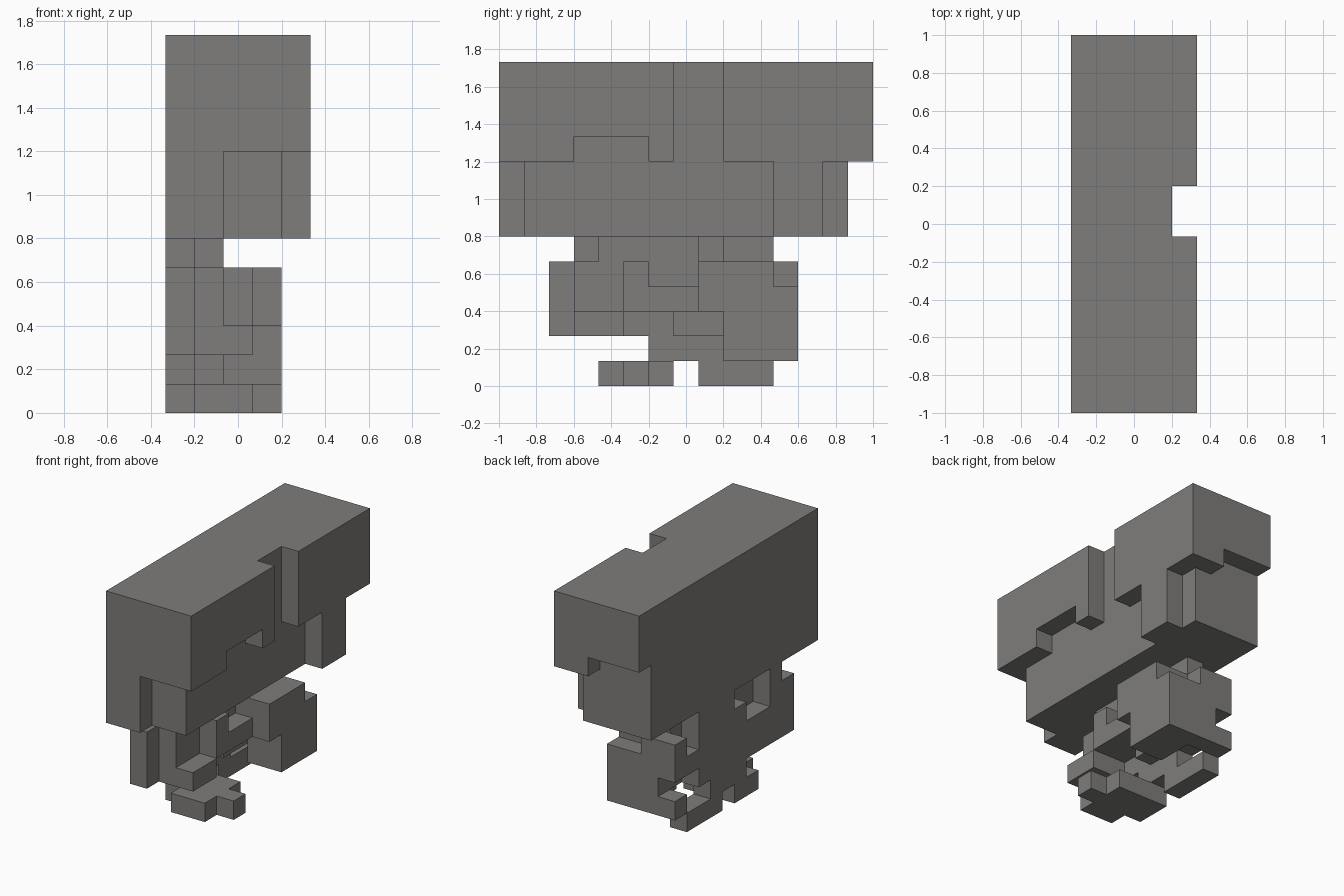
import bpy
import bmesh
from mathutils import Vector

# Remove the default object
default = bpy.data.objects.get("Cube")
if default:
    bpy.data.objects.remove(default, do_unlink=True)

CELL = 2 / 15
ORIGIN = Vector((-2.5, -7.5, 0))
SIDES = [Vector(d) for d in ((1, 0, 0), (-1, 0, 0), (0, 1, 0),
                             (0, -1, 0), (0, 0, 1), (0, 0, -1))]

# One flat colour for everything
stone = bpy.data.materials.new("warm_grey_stone")
stone.use_nodes = True
colour = (0.21, 0.205, 0.197, 1)
stone.diffuse_color = colour
stone.node_tree.nodes["Principled BSDF"].inputs["Base Color"].default_value = colour


def block(x, y, z):
    """Cells of a box; each argument is a (start, end) span in grid steps."""
    return {(i, j, k) for i in range(*x) for j in range(*y) for k in range(*z)}


parts = {}

# Wide top beam with a side groove and two underside notches
beam = block((0, 5), (0, 15), (9, 13))
beam -= block((4, 5), (7, 9), (9, 13))
beam -= block((4, 5), (3, 6), (9, 10))
beam -= block((0, 3), (14, 15), (9, 10))
parts["top_beam"] = beam

# Slimmer body below the beam, with a front corner post and a side rib
body = block((0, 4), (1, 14), (6, 9))
body |= block((0, 2), (0, 1), (6, 9))
body |= block((4, 5), (11, 13), (6, 9))
parts["upper_body"] = body

# Thin neck
neck = block((0, 1), (3, 4), (5, 6))
neck |= block((1, 2), (4, 8), (5, 6))
neck |= block((0, 1), (7, 10), (5, 6))
neck |= block((1, 2), (9, 11), (5, 6))
parts["neck"] = neck

# Front half of the lower body: stepped wall, shelf and small pillar
front = block((0, 1), (2, 3), (2, 5))
front |= block((0, 2), (3, 8), (3, 5))
front |= block((0, 3), (3, 5), (2, 3))
front |= block((2, 3), (5, 6), (3, 5))
front |= block((2, 3), (6, 8), (3, 4))
front |= block((0, 1), (5, 9), (2, 3))
front |= block((1, 2), (7, 9), (2, 3))
front |= block((0, 1), (6, 9), (1, 2))
front -= block((0, 1), (4, 6), (4, 5))
parts["lower_front"] = front

# Rear half of the lower body: heavy block with cut corners
rear = block((0, 4), (8, 12), (3, 5))
rear |= block((0, 4), (9, 12), (1, 3))
rear -= block((2, 4), (11, 12), (4, 5))
rear -= block((0, 1), (10, 11), (4, 5))
rear -= block((0, 1), (10, 12), (2, 3))
rear -= block((0, 2), (9, 11), (1, 2))
parts["lower_rear"] = rear

# Feet
foot = block((1, 3), (4, 5), (0, 1))
foot |= block((0, 4), (5, 6), (0, 1))
foot |= block((0, 3), (6, 7), (0, 1))
parts["front_foot"] = foot
parts["rear_foot"] = block((0, 1), (8, 11), (0, 1))

solid = set().union(*parts.values())


def build(name, cells):
    """Skin the exposed sides of the cells and merge flat areas."""
    bm = bmesh.new()
    for cell in sorted(cells):
        middle = Vector(cell) + Vector((0.5, 0.5, 0.5)) + ORIGIN
        for n in SIDES:
            if tuple(int(c) for c in Vector(cell) + n) in solid:
                continue
            u = Vector((n.y, n.z, n.x))
            v = n.cross(u)
            corners = [n + u + v, n - u + v, n - u - v, n + u - v]
            face = bm.faces.new([bm.verts.new((middle + c / 2) * CELL)
                                 for c in corners])
            face.normal_update()
            if face.normal.dot(n) < 0:
                face.normal_flip()
    bmesh.ops.remove_doubles(bm, verts=bm.verts, dist=CELL / 100)
    bmesh.ops.dissolve_limit(bm, angle_limit=0.01, verts=bm.verts, edges=bm.edges)
    mesh = bpy.data.meshes.new(name)
    bm.to_mesh(mesh)
    bm.free()
    mesh.materials.append(stone)
    bpy.context.collection.objects.link(bpy.data.objects.new(name, mesh))


for part_name, part_cells in parts.items():
    build(part_name, part_cells)
